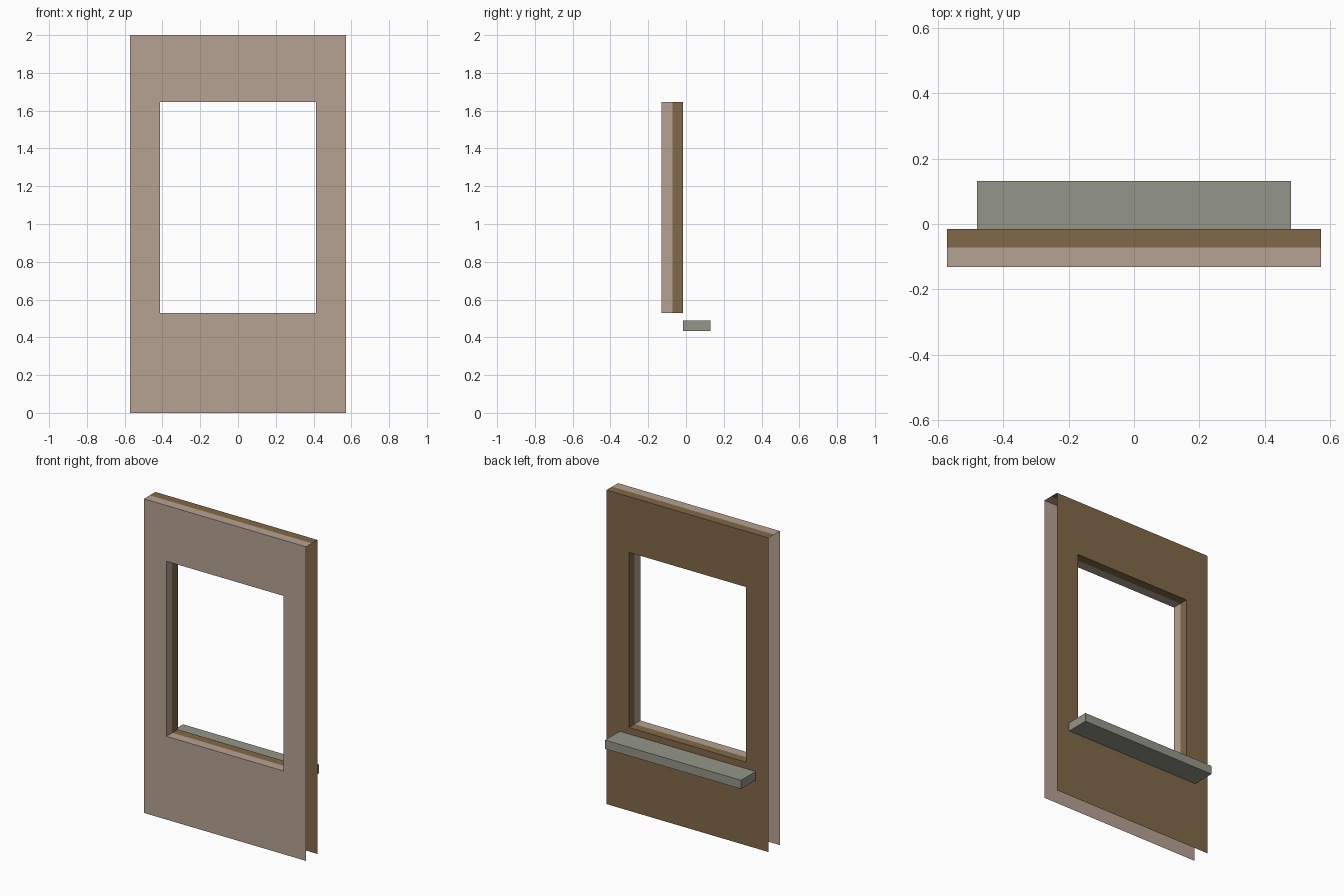
import bpy, bmesh

if "Cube" in bpy.data.objects:
    bpy.data.objects.remove(bpy.data.objects["Cube"])

W, H = 0.571, 2.0                  # wall half width and height
OX, OZ0, OZ1 = 0.413, 0.53, 1.645  # window opening
Y_FRONT, Y_MID, Y_BACK = -0.131, -0.072, -0.016


def make_object(name, bm, color):
    mesh = bpy.data.meshes.new(name)
    bm.to_mesh(mesh)
    bm.free()
    mat = bpy.data.materials.new(name + "_paint")
    mat.diffuse_color = (*color, 1)
    mat.use_nodes = True
    mat.node_tree.nodes["Principled BSDF"].inputs["Base Color"].default_value = mat.diffuse_color
    mesh.materials.append(mat)
    obj = bpy.data.objects.new(name, mesh)
    bpy.context.collection.objects.link(obj)
    return obj


def rectangle(hw, z0, z1):
    return [(-hw, z0), (hw, z0), (hw, z1), (-hw, z1)]


def wall_layer(name, y_face, y_seam, color):
    """Open shell: a face with a window hole, the hole's lining and the top strip."""
    bm = bmesh.new()

    def ring(pts, y):
        return [bm.verts.new((x, y, z)) for x, z in pts]

    outer = ring(rectangle(W, 0, H), y_face)
    inner = ring(rectangle(OX, OZ0, OZ1), y_face)
    seam = ring(rectangle(OX, OZ0, OZ1), y_seam)
    top = ring([(W, H), (-W, H)], y_seam)
    faces = []
    for i in range(4):
        j = (i + 1) % 4
        faces.append((outer[i], outer[j], inner[j], inner[i]))
        faces.append((inner[i], inner[j], seam[j], seam[i]))
    faces.append((outer[3], outer[2], top[0], top[1]))
    for f in faces:
        # the back layer is mirrored, so its winding is reversed
        bm.faces.new(f if y_face < y_seam else f[::-1])
    return make_object(name, bm, color)


# Wall: outer and inner skins, open at the sides and bottom
wall_layer("front_wall_layer", Y_FRONT, Y_MID, (0.47, 0.36, 0.29))
wall_layer("back_wall_layer", Y_BACK, Y_MID, (0.22, 0.14, 0.065))

# Window ledge on the back of the wall
bm = bmesh.new()
bmesh.ops.create_cube(bm, size=1)
bmesh.ops.scale(bm, vec=(0.958, 0.131 - Y_BACK, 0.055), verts=bm.verts)
bmesh.ops.translate(bm, vec=(0, (0.131 + Y_BACK) / 2, 0.461), verts=bm.verts)
make_object("window_ledge", bm, (0.30, 0.305, 0.25))
